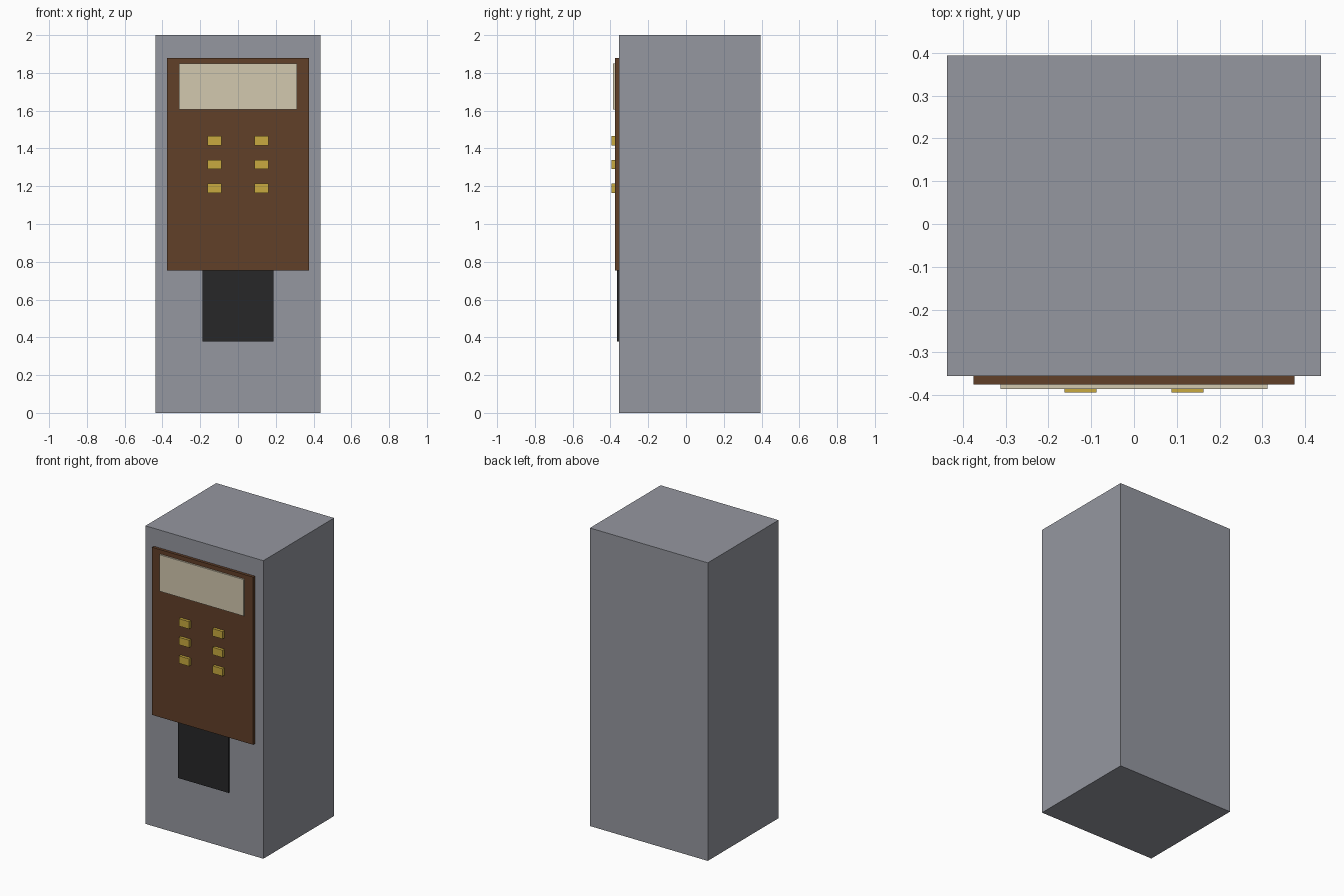
import bpy

if "Cube" in bpy.data.objects:
    bpy.data.objects.remove(bpy.data.objects["Cube"])


def material(name, rgb):
    m = bpy.data.materials.new(name)
    m.diffuse_color = (*rgb, 1)
    m.use_nodes = True
    m.node_tree.nodes["Principled BSDF"].inputs["Base Color"].default_value = m.diffuse_color
    return m


def box(name, x, y, z, mat):
    """Box from (min, max) ranges on each axis."""
    bpy.ops.mesh.primitive_cube_add(size=1, location=[sum(r) / 2 for r in (x, y, z)])
    ob = bpy.context.object
    ob.name = name
    ob.scale = [r[1] - r[0] for r in (x, y, z)]
    bpy.ops.object.transform_apply(location=False, rotation=False, scale=True)
    ob.data.materials.append(mat)
    return ob


grey = material("cabinet_grey", (0.30, 0.31, 0.35))
brown = material("panel_brown", (0.12, 0.05, 0.022))
cream = material("sign_cream", (0.65, 0.58, 0.43))
gold = material("button_gold", (0.58, 0.40, 0.05))
black = material("tray_black", (0.02, 0.02, 0.022))

FRONT = -0.356   # cabinet front face
PANEL = -0.375   # panel front face

# Cabinet
box("cabinet", (-0.4375, 0.4375), (FRONT, 0.394), (0, 2), grey)

# Front panel with a sign plate near its top
box("front_panel", (-0.375, 0.375), (PANEL, FRONT), (0.755, 1.88), brown)
box("sign_plate", (-0.3125, 0.3125), (-0.386, PANEL), (1.606, 1.851), cream)

# Dispensing tray below the panel
box("dispensing_tray", (-0.1875, 0.1875), (-0.366, FRONT), (0.378, 0.755), black)

# Two columns of three buttons
for side, x in (("left", -0.125), ("right", 0.125)):
    for row in range(3):
        z = 1.44 - 0.125 * row
        box(f"button_{side}_{row + 1}", (x - 0.0375, x + 0.0375),
            (-0.394, PANEL), (z - 0.025, z + 0.025), gold)
